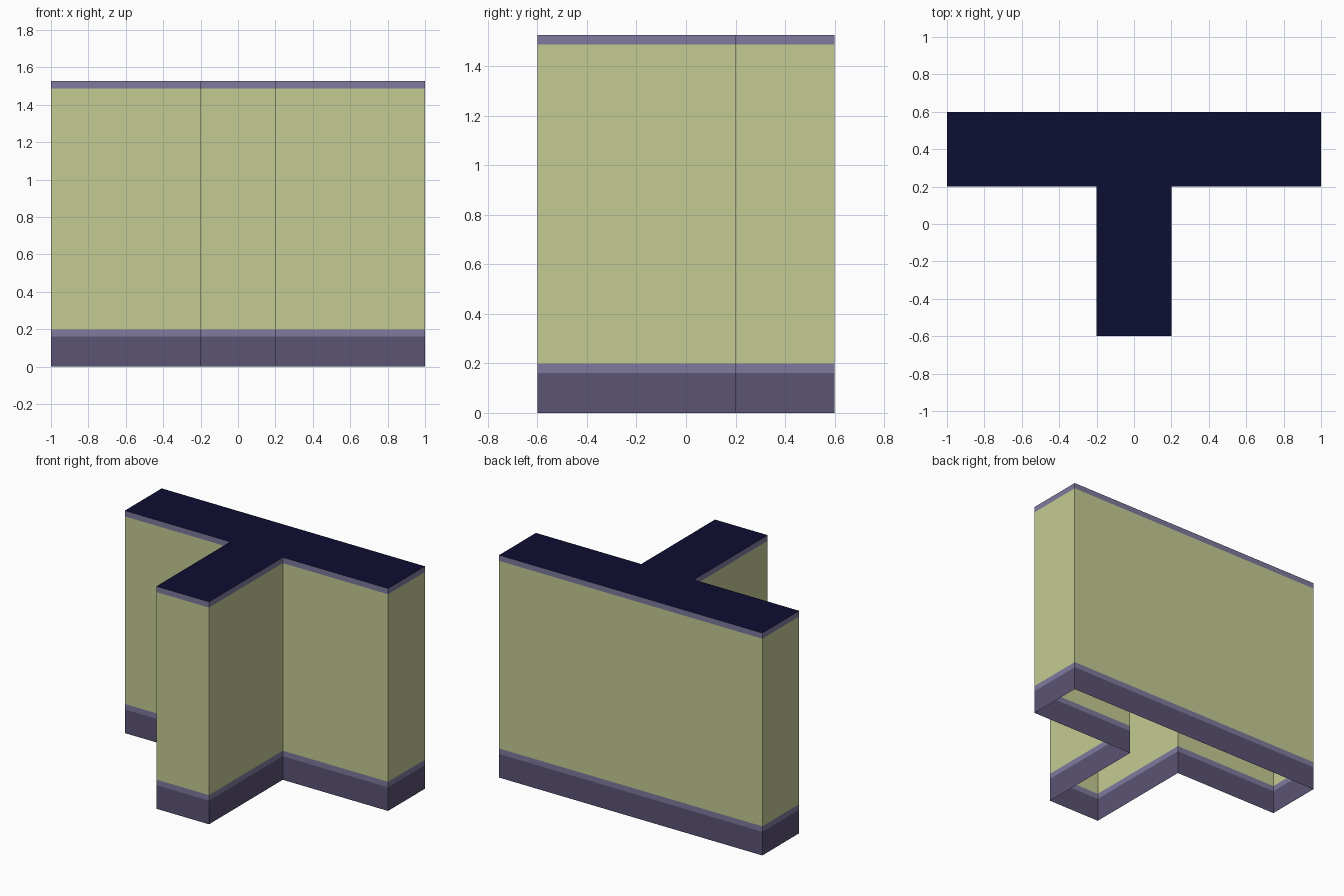
import bpy, bmesh

if "Cube" in bpy.data.objects:
    bpy.data.objects.remove(bpy.data.objects["Cube"])

# T-shaped footprint, counter-clockwise from the front of the stem
T = [(-.2, -.6), (.2, -.6), (.2, .2), (1, .2), (1, .6), (-1, .6), (-1, .2), (-.2, .2)]


def material(name, rgb):
    lin = [(c / 255 / 12.92) if c < 11 else ((c / 255 + .055) / 1.055) ** 2.4 for c in rgb]
    m = bpy.data.materials.new(name)
    m.diffuse_color = (*lin, 1)
    m.use_nodes = True
    m.node_tree.nodes["Principled BSDF"].inputs["Base Color"].default_value = m.diffuse_color
    return m


def finish(name, bm, mat):
    me = bpy.data.meshes.new(name)
    bm.to_mesh(me)
    bm.free()
    me.materials.append(mat)
    bpy.context.collection.objects.link(bpy.data.objects.new(name, me))


def band(name, z0, z1, mat):
    """Single-skin wall strip following the footprint, open above and below."""
    bm = bmesh.new()
    lo = [bm.verts.new((x, y, z0)) for x, y in T]
    hi = [bm.verts.new((x, y, z1)) for x, y in T]
    for i in range(len(T)):
        j = (i + 1) % len(T)
        bm.faces.new((lo[i], lo[j], hi[j], hi[i]))
    finish(name, bm, mat)


plaster = material("pale green plaster", (197, 203, 148))
trim = material("lilac trim", (126, 122, 158))
base = material("dark purple base", (91, 83, 116))
navy = material("navy top", (13, 13, 51))

# Wall layers from the floor up
band("skirting_board", 0, .162, base)
band("skirting_trim", .162, .2, trim)
band("wall", .2, 1.488, plaster)
band("top_trim", 1.488, 1.527, trim)

# Flat cap: wall run split at the stem, plus the stem
bm = bmesh.new()
v = [bm.verts.new((x, y, 1.527)) for x, y in T]
bm.faces.new((v[0], v[1], v[2], v[7]))
bm.faces.new((v[7], v[2], v[3], v[4], v[5], v[6]))
finish("wall_cap", bm, navy)
